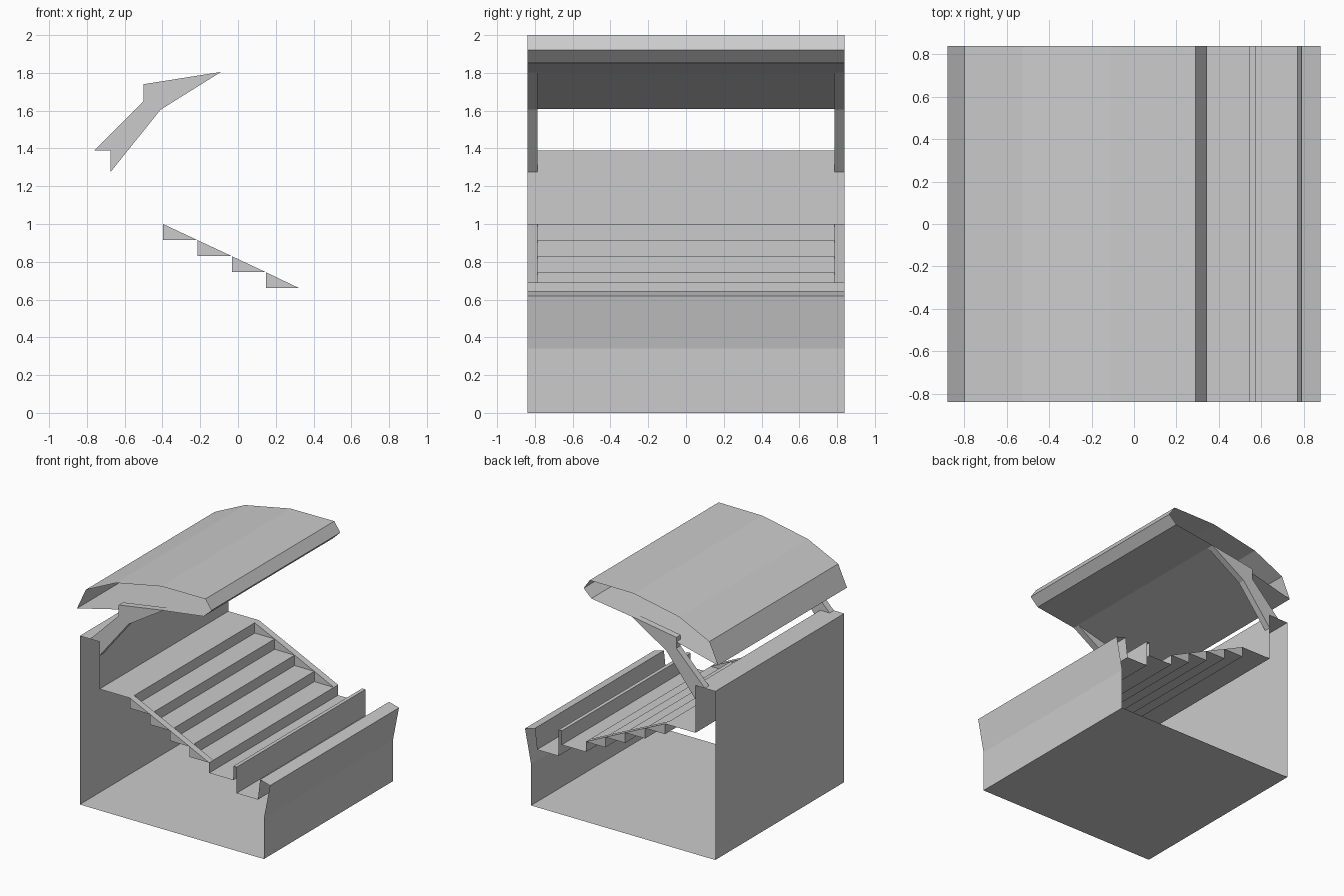
import bpy

if "Cube" in bpy.data.objects:
    bpy.data.objects.remove(bpy.data.objects["Cube"])

HALF = 0.84      # half length of the stand along y
INNER = 0.785    # inner face of the end brackets and stringers


def extrude(name, sections, y0, y1, caps=False, walls=None):
    """Extrude counter-clockwise x-z outlines along y; walls picks which edges get faces."""
    verts, faces = [], []
    for pts in sections:
        n, o = len(pts), len(verts)
        verts += [(x, y0, z) for x, z in pts] + [(x, y1, z) for x, z in pts]
        for i in (range(n) if walls is None else walls):
            j = (i + 1) % n
            faces.append((o + i, o + n + i, o + n + j, o + j))
        if caps:
            faces.append(tuple(range(o, o + n)))
            faces.append(tuple(range(o + 2 * n - 1, o + n - 1, -1)))
    mesh = bpy.data.meshes.new(name)
    mesh.from_pydata(verts, [], faces)
    obj = bpy.data.objects.new(name, mesh)
    bpy.context.collection.objects.link(obj)
    return obj


# Stepped seating tiers, from the upper landing down
corners = [(-0.397, 1.0), (-0.215, 0.915), (-0.033, 0.83), (0.147, 0.745), (0.325, 0.66)]
tiers = []
for (xa, za), (xb, zb) in zip(corners, corners[1:]):
    tiers += [(xa, za), (xa, zb)]
tiers.append(corners[-1])

# Stand shell: floor, flared front wall, walkway, rail wall, tiers, back wall (open ends)
stand = [(-0.855, 0), (0.825, 0), (0.825, 0.34), (0.88, 0.62), (0.79, 0.645),
         (0.77, 0.475), (0.575, 0.475), (0.575, 0.69), (0.545, 0.69),
         (0.545, 0.575), (0.325, 0.575)]
stand += tiers[::-1] + [(-0.675, 1.0), (-0.675, 1.39), (-0.855, 1.39)]
extrude("stand_shell", [stand], -HALF, HALF)

# Hollow faceted roof with open ends
roof = [(-0.88, 1.61), (-0.09, 1.803), (0.275, 1.853), (0.345, 1.92),
        (0.29, 2.0), (-0.11, 1.997), (-0.525, 1.915), (-0.80, 1.785)]
extrude("roof", [roof], -HALF, HALF)

# Roof brackets and sloped tier stringers at both ends
bracket = [(-0.76, 1.39), (-0.675, 1.39), (-0.675, 1.275), (-0.41, 1.605),
           (-0.09, 1.805), (-0.5, 1.74), (-0.5, 1.65)]
wedges = [[(xa, zb), (xb, zb), (xa, za)]
          for (xa, za), (xb, zb) in zip(corners, corners[1:])]
for side, y0, y1 in (("front", -HALF, -INNER), ("back", INNER, HALF)):
    extrude(f"roof_bracket_{side}", [bracket], y0, y1, caps=True)
    extrude(f"tier_stringer_{side}", wedges, y0, y1, caps=True, walls=[1])
